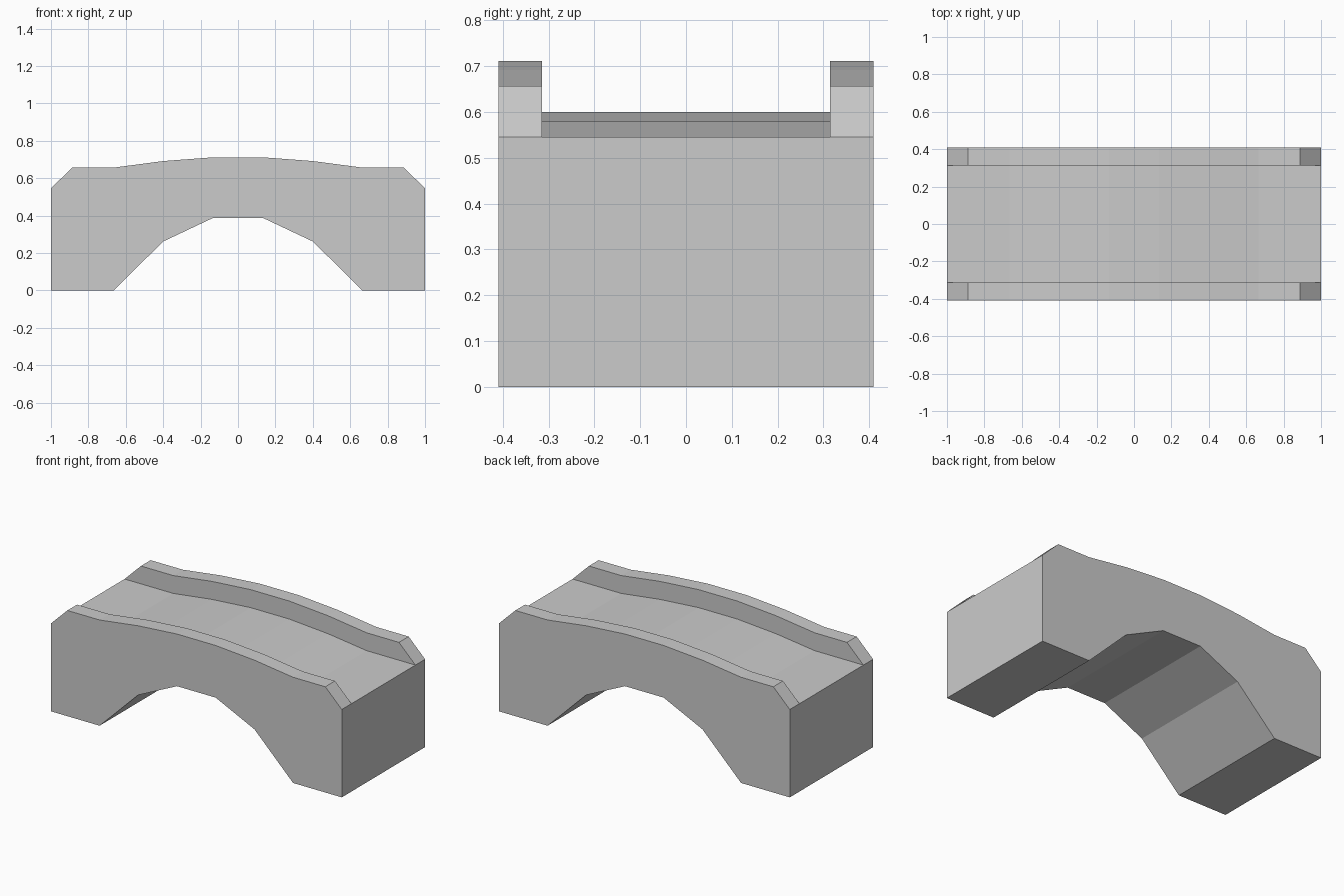
import bpy
import bmesh
import math

cube = bpy.data.objects.get("Cube")
if cube:
    bpy.data.objects.remove(cube, do_unlink=True)

stone = bpy.data.materials.new("grey stone")
stone.use_nodes = True
grey = (0.6, 0.6, 0.6, 1)
stone.diffuse_color = grey
stone.node_tree.nodes["Principled BSDF"].inputs["Base Color"].default_value = grey

OUTER, INNER = 0.409, 0.314   # half widths of bridge and roadway

# Half of the span: x, underside z, roadway z, parapet top z
half = [
    (0.133, 0.388, 0.600, 0.712),
    (0.400, 0.262, 0.580, 0.692),
    (0.665, 0.0, 0.546, 0.657),
    (0.887, 0.0, 0.546, 0.657),
    (1.0, 0.0, 0.546, 0.546),
]
stations = [(-x, *heights) for x, *heights in reversed(half)] + half


def cross_section(bm, x, under, road, top):
    """Ring of a trough-shaped section: solid body with a parapet on each side."""
    ring = [(-OUTER, under), (OUTER, under), (OUTER, top), (INNER, top),
            (INNER, road), (-INNER, road), (-INNER, top), (-OUTER, top)]
    return [bm.verts.new((x, y, z)) for y, z in ring]


# Arched bridge lofted through the cross-sections
bm = bmesh.new()
rings = [cross_section(bm, *s) for s in stations]
for a, b in zip(rings, rings[1:]):
    for i in range(len(a)):
        j = (i + 1) % len(a)
        bm.faces.new((a[i], a[j], b[j], b[i]))
for ring in (rings[0], rings[-1]):
    bm.faces.new(ring)

# Close the parapet tips and join coplanar panels into clean faces
bmesh.ops.remove_doubles(bm, verts=bm.verts, dist=0.0001)
bmesh.ops.dissolve_limit(bm, angle_limit=math.radians(0.5),
                         verts=bm.verts, edges=bm.edges)
bmesh.ops.recalc_face_normals(bm, faces=bm.faces)

mesh = bpy.data.meshes.new("arched_bridge")
bm.to_mesh(mesh)
bm.free()
mesh.materials.append(stone)
bridge = bpy.data.objects.new("arched_bridge", mesh)
bpy.context.collection.objects.link(bridge)
